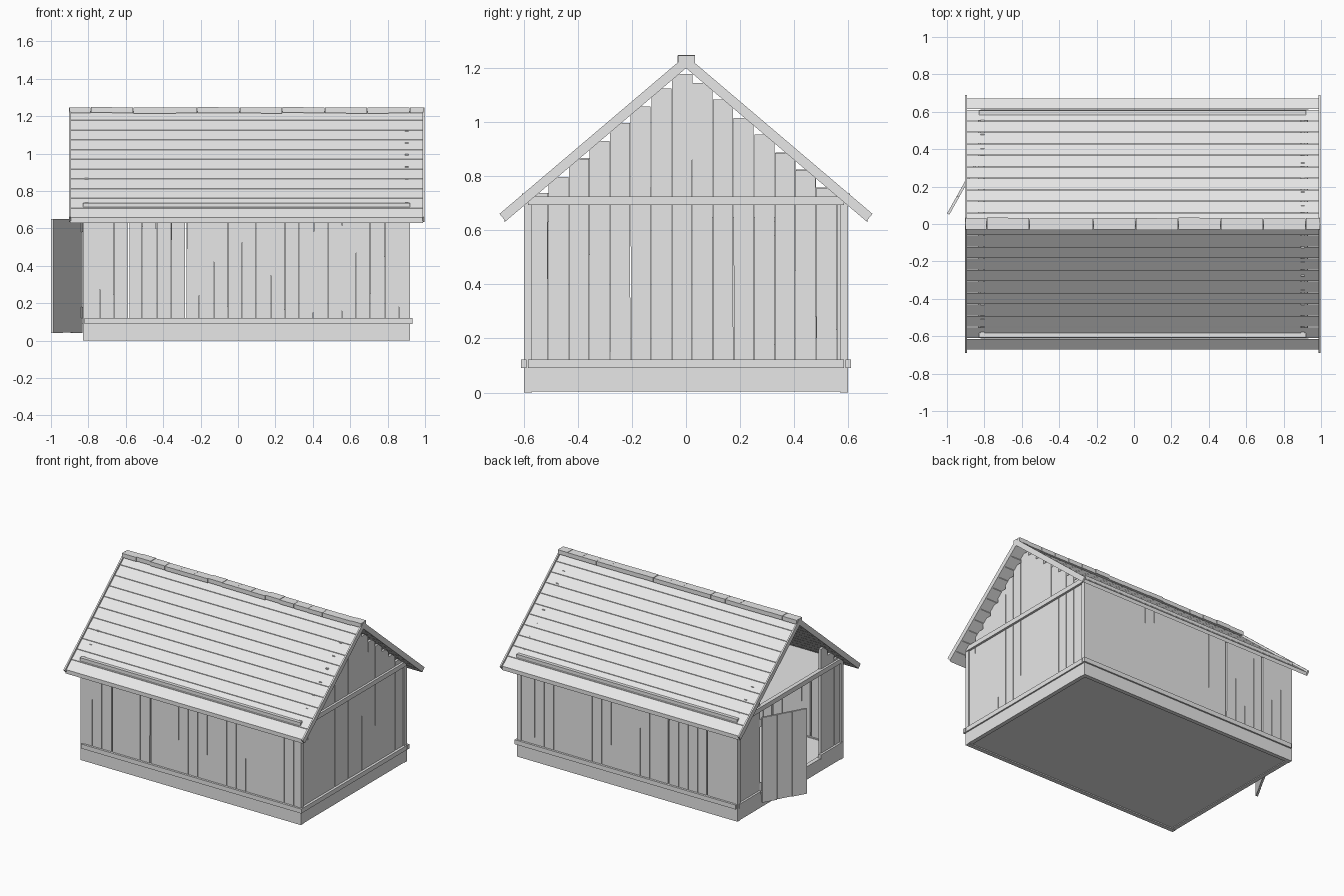
import bpy, bmesh, math, random
from mathutils import Matrix, Vector

if "Cube" in bpy.data.objects:
    bpy.data.objects.remove(bpy.data.objects["Cube"])

random.seed(4)
grey = bpy.data.materials.new("weathered_grey")
grey.diffuse_color = (0.8, 0.8, 0.8, 1)
grey.use_nodes = True
grey.node_tree.nodes["Principled BSDF"].inputs["Base Color"].default_value = grey.diffuse_color

X0, X1, Y = -0.83, 0.92, 0.60      # wall footprint
PEAK, SLOPE = 1.20, 0.848          # underside of the roof


def under(y):
    return PEAK - SLOPE * abs(y)


def finish(name, bm):
    bmesh.ops.recalc_face_normals(bm, faces=bm.faces)
    me = bpy.data.meshes.new(name)
    bm.to_mesh(me)
    bm.free()
    me.materials.append(grey)
    ob = bpy.data.objects.new(name, me)
    bpy.context.collection.objects.link(ob)
    return ob


def add_box(bm, x, y, z, lean=None):
    """Box from three (low, high) ranges, optionally sheared at the top along x or y."""
    vs = bmesh.ops.create_cube(bm, size=1)["verts"]
    for v in vs:
        top = v.co.z > 0
        for i, (a, b) in enumerate((x, y, z)):
            v.co[i] = a + (v.co[i] + 0.5) * (b - a)
        if lean and top:
            v.co[lean[0]] += lean[1]
    return vs


def boxes(name, items):
    bm = bmesh.new()
    for it in items:
        add_box(bm, *it)
    return finish(name, bm)


def add_prism(bm, pts, x0, x1):
    """Extrude a (y, z) outline along x."""
    face = bm.faces.new([bm.verts.new((x0, y, z)) for y, z in pts])
    ext = bmesh.ops.extrude_face_region(bm, geom=[face])["geom"]
    bmesh.ops.translate(bm, vec=(x1 - x0, 0, 0),
                        verts=[g for g in ext if isinstance(g, bmesh.types.BMVert)])


# Plinth frame, recessed floor and loft floor
boxes("plinth_frame",
      [((X0, X1), (s * Y - s * 0.03, s * Y), (0, 0.095)) for s in (-1, 1)] +
      [(x, (-Y + 0.03, Y - 0.03), (0.003, 0.095)) for x in ((X0, X0 + 0.03), (X1 - 0.03, X1))])
boxes("floor", [((X0 + 0.03, X1 - 0.03), (-Y + 0.03, Y - 0.03), (0.008, 0.09))])
boxes("loft_floor", [((X0 + 0.03, X1 - 0.03), (-Y + 0.03, Y - 0.03), (0.70, 0.715))])

# Corner posts
boxes("corner_posts", [((x, x + 0.03), (s * Y - s * 0.03, s * Y), (0.09, 0.72))
                       for x in (X0, X1 - 0.03) for s in (-1, 1)])

# Sill rails; the gable rail is split by the doorway
boxes("side_sill_rails", [((-0.82, 0.932), (s * 0.59, s * 0.611), (0.09, 0.122)) for s in (-1, 1)])
boxes("gable_sill_rails",
      [((0.90, 0.93), (-0.585, 0.585), (0.09, 0.122))] +
      [((X0 - 0.005, -0.81), (s * 0.34, s * 0.585), (0.09, 0.122)) for s in (-1, 1)])

# Wall plates and gable tie beams
boxes("wall_plates", [((X0, X1), (s * 0.583, s * 0.607), (0.69, 0.737)) for s in (-1, 1)])
boxes("tie_beams", [(x, (-0.585, 0.585), (0.693, 0.726))
                    for x in ((X0 - 0.005, X0 + 0.025), (X1 - 0.02, X1 + 0.008))])

# Long wall planks, with a few wider gaps
STEP = 0.0762
planks = []
for s in (-1, 1):
    for i in range(23):
        a = -0.815 + i * STEP
        b = min(a + STEP - 0.002, 0.905)
        a += 0.007 if i in (3, 7) else 0
        lean = random.uniform(-0.0015, 0.0015)
        planks.append(((a, b), (s * 0.58, s * 0.596), (0.09, 0.70), (0, lean)))
boxes("long_wall_planks", planks)


# Gable planks with flat tops stepping up under the roof
def gable(name, x, door):
    items = []
    for i in range(16):
        a = -0.585 + i * STEP
        b = min(a + STEP - 0.002, 0.585)
        m = a + STEP / 2
        if door and abs(m) < 0.36:
            continue
        items.append((x, (a, b), (0.09, min(under(m), 1.18) + random.uniform(-0.003, 0.003)),
                      (1, random.uniform(-0.0015, 0.0015))))
    boxes(name, items)


gable("right_gable_planks", (0.892, 0.912), False)
gable("left_gable_planks", (-0.82, -0.80), True)

# Roof boards on both slopes
bm = bmesh.new()
N, REACH = 11, 0.675
for s in (-1, 1):
    for i in range(N):
        a, b = i * REACH / N, (i + 1) * REACH / N - 0.003
        add_prism(bm, [(s * a, under(a)), (s * b, under(b)),
                       (s * b, under(b) + 0.028), (s * a, under(a) + 0.028)], -0.897, 0.988)
finish("roof_boards", bm)

# Barge boards closing the roof ends
bm = bmesh.new()
for x in (-0.903, 0.986):
    for s in (-1, 1):
        add_prism(bm, [(0, 1.247), (s * 0.69, 0.661), (s * 0.667, 0.634), (0, PEAK)], x, x + 0.011)
finish("barge_boards", bm)

# Ridge caps
caps = []
for i in range(17):
    a = -0.9 + i * 0.1137
    j = random.uniform(-0.002, 0.002)
    caps.append(((a, min(a + 0.1125, 0.995)), (-0.03 + j, 0.032 + j), (1.217 + j, 1.247 + j)))
boxes("ridge_caps", caps)

# Open door leaf: three planks and two hinges, swung outward
hinge, tip = Vector((-0.836, 0.335, 0)), Vector((-0.994, 0.052, 0))
d = tip - hinge
width, angle = d.length, math.atan2(d.y, d.x)
leaf = boxes("door_leaf", [((i * width / 3 + 0.001, (i + 1) * width / 3 - 0.001),
                            (-0.007, 0.007), (0.04 + 0.003 * (i % 2), 0.65)) for i in range(3)])
hinges = boxes("door_hinges", [((-0.012, 0.02), (0.006, 0.013), z)
                               for z in ((0.12, 0.18), (0.58, 0.635))])
for ob in (leaf, hinges):
    ob.matrix_world = Matrix.Translation(hinge) @ Matrix.Rotation(angle, 4, "Z")
